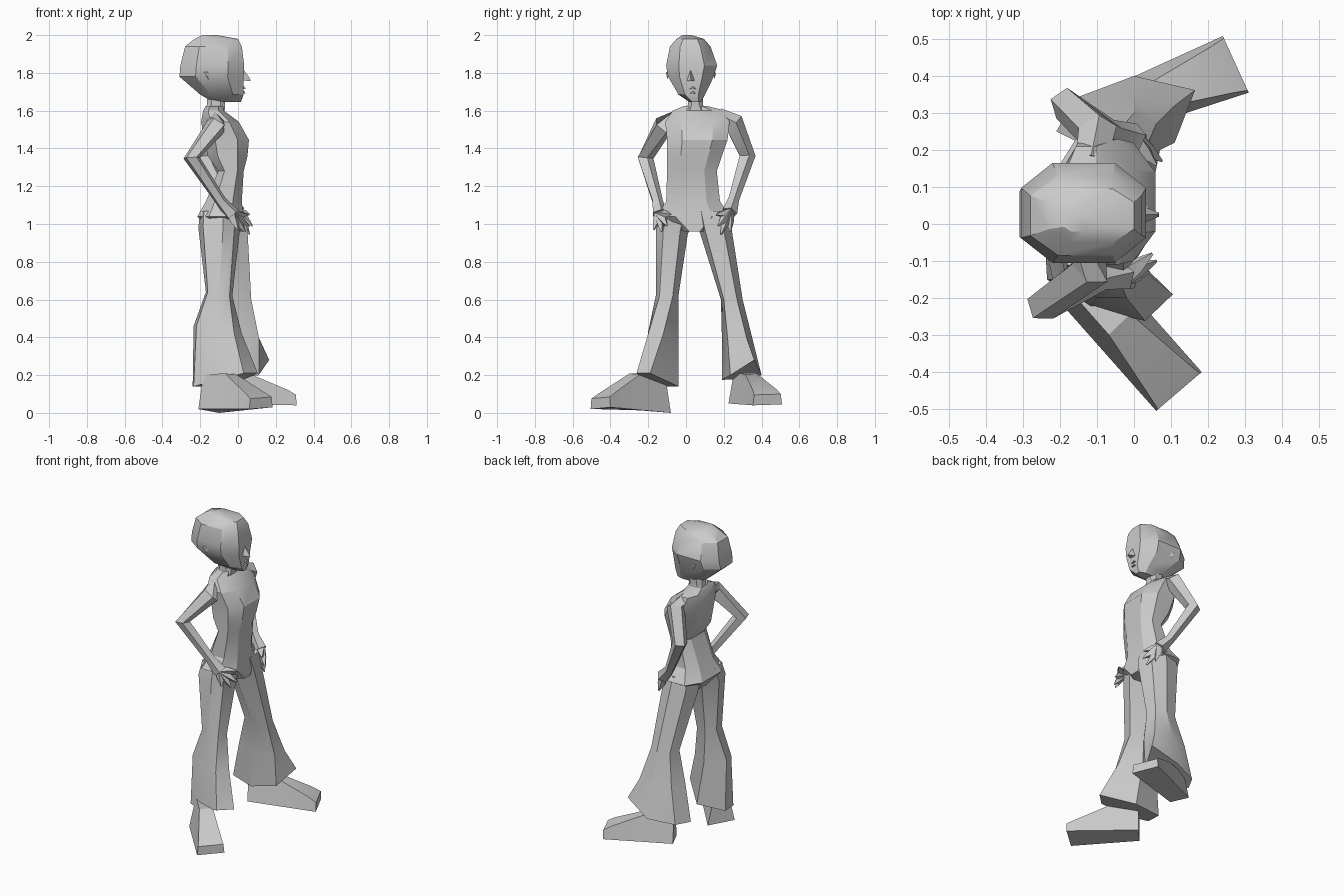
import bpy, bmesh, math
from mathutils import Vector

grey = bpy.data.materials.new("plain grey")
grey.diffuse_color = (0.6, 0.6, 0.6, 1)


def finish(name, bm):
    bmesh.ops.recalc_face_normals(bm, faces=bm.faces[:])
    me = bpy.data.meshes.new(name)
    bm.to_mesh(me)
    bm.free()
    me.materials.append(grey)
    ob = bpy.data.objects.new(name, me)
    bpy.context.collection.objects.link(ob)
    bpy.ops.object.select_all(action='DESELECT')
    ob.select_set(True)
    bpy.context.view_layer.objects.active = ob
    bpy.ops.object.shade_smooth_by_angle(angle=math.radians(28))
    return ob


def loft(name, rings):
    """Skin rings that have equal point counts and cap both ends."""
    bm = bmesh.new()
    vs = [[bm.verts.new(p) for p in r] for r in rings]
    n = len(vs[0])
    for a, b in zip(vs, vs[1:]):
        for i in range(n):
            j = (i + 1) % n
            bm.faces.new((a[i], a[j], b[j], b[i]))
    bm.faces.new(vs[0][::-1])
    bm.faces.new(vs[-1])
    return finish(name, bm)


def oct_ring(z, x0, x1, y0, y1, c=0.5):
    """Box outline with cut corners."""
    cx, cy, hx, hy = (x0 + x1) / 2, (y0 + y1) / 2, (x1 - x0) / 2, (y1 - y0) / 2
    shape = [(1, -c), (1, c), (c, 1), (-c, 1), (-1, c), (-1, -c), (-c, -1), (c, -1)]
    return [(cx + hx * u, cy + hy * v, z) for u, v in shape]


def tube(name, path, radii, sides=4):
    """Tapered faceted limb along a path."""
    pts = [Vector(p) for p in path]
    rings = []
    for i, (p, r) in enumerate(zip(pts, radii)):
        d = (pts[min(i + 1, len(pts) - 1)] - pts[max(i - 1, 0)]).normalized()
        u = d.cross(Vector((0.3, 0.9, 0.2))).normalized()
        w = d.cross(u)
        rings.append([p + r * (math.cos(t) * u + math.sin(t) * w)
                      for t in [math.tau * (k + 0.5) / sides for k in range(sides)]])
    return loft(name, rings)


# Torso with hips, waist, chest, hollow lower back and sloping shoulders
loft("torso", [oct_ring(*r) for r in [
    (0.96, -0.15, 0.035, -0.01, 0.10),
    (1.04, -0.215, 0.03, -0.155, 0.235),
    (1.12, -0.17, 0.02, -0.105, 0.18),
    (1.28, -0.105, 0.03, -0.10, 0.163),
    (1.36, -0.16, 0.05, -0.10, 0.19),
    (1.445, -0.18, 0.058, -0.10, 0.22),
    (1.54, -0.195, 0.005, -0.11, 0.23),
    (1.60, -0.185, -0.075, -0.07, 0.21),
    (1.625, -0.17, -0.08, -0.01, 0.11)]])
loft("neck", [oct_ring(*r) for r in [
    (1.60, -0.18, -0.07, -0.01, 0.11), (1.63, -0.165, -0.07, 0.01, 0.09),
    (1.70, -0.16, -0.06, 0.01, 0.09)]])

# Head
loft("head", [oct_ring(*r) for r in [
    (1.645, -0.13, 0.015, 0.02, 0.08),
    (1.685, -0.20, 0.03, -0.04, 0.10),
    (1.78, -0.31, 0.03, -0.095, 0.147),
    (1.84, -0.305, 0.033, -0.105, 0.165),
    (1.94, -0.28, 0.02, -0.085, 0.13),
    (1.98, -0.23, 0.0, -0.05, 0.095),
    (2.0, -0.19, -0.11, -0.02, 0.03)]])

# Face: nose, lips and ears
loft("nose", [[(0.02, 0.0, 1.76), (0.02, 0.05, 1.76), (0.02, 0.025, 1.83)],
              [(0.068, 0.02, 1.757), (0.068, 0.03, 1.757), (0.06, 0.025, 1.775)]])
for name, z in (("upper_lip", 1.715), ("lower_lip", 1.69)):
    loft(name, [[(0.01, 0.0, z), (0.01, 0.07, z), (0.01, 0.035, z + 0.022)],
                [(0.04, 0.025, z), (0.04, 0.045, z), (0.035, 0.035, z + 0.012)]])
for name, y, s in (("right_ear", -0.095, -1), ("left_ear", 0.147, 1)):
    loft(name, [[(-0.18, y, 1.81), (-0.145, y, 1.81), (-0.155, y, 1.765)],
                [(-0.18, y + s * 0.011, 1.80), (-0.165, y + s * 0.009, 1.80),
                 (-0.163, y + s * 0.007, 1.78)]])

# Arms: shoulder, elbow out behind, hand on the hip
arms = {
    "right": [(-0.12, -0.04, 1.56), (-0.115, -0.12, 1.52), (-0.245, -0.218, 1.35),
              (-0.09, -0.152, 1.12), (-0.03, -0.14, 1.05)],
    "left": [(-0.115, 0.17, 1.57), (-0.10, 0.248, 1.54), (-0.182, 0.322, 1.36),
             (-0.06, 0.252, 1.13), (0.0, 0.23, 1.06)]}
tips = {
    "right": [(0.06, -0.10, 0.99), (0.04, -0.13, 0.96), (0.0, -0.17, 0.97), (0.05, -0.08, 1.05)],
    "left": [(0.075, 0.17, 0.99), (0.06, 0.185, 0.945), (0.03, 0.235, 0.96), (0.06, 0.16, 1.05)]}
for side, path in arms.items():
    tube(side + "_arm", path, [0.045, 0.056, 0.046, 0.03, 0.042], 5)
    wrist = Vector(path[-1])
    for i, tip in enumerate(tips[side]):
        tube(f"{side}_finger_{i + 1}", [wrist, wrist.lerp(Vector(tip), 0.5), tip],
             [0.03, 0.022, 0.004], 4)

# Flared trouser legs, six points a ring: inner front, outer front, outer, outer back, inner back, inner
loft("right_trouser", [
    [(0.02, 0.0, 1.07), (0.0, -0.09, 1.07), (-0.08, -0.14, 1.07),
     (-0.18, -0.11, 1.07), (-0.20, -0.01, 1.07), (-0.12, 0.03, 0.98)],
    [(0.01, -0.03, 0.97), (-0.02, -0.12, 0.97), (-0.08, -0.16, 0.97),
     (-0.185, -0.14, 0.99), (-0.21, -0.04, 0.98), (-0.12, 0.01, 0.95)],
    [(-0.03, -0.07, 0.62), (-0.045, -0.14, 0.62), (-0.10, -0.16, 0.62),
     (-0.16, -0.14, 0.64), (-0.17, -0.07, 0.64), (-0.11, -0.04, 0.62)],
    [(0.02, -0.12, 0.42), (-0.02, -0.20, 0.42), (-0.10, -0.20, 0.43),
     (-0.22, -0.15, 0.46), (-0.235, -0.08, 0.46), (-0.10, -0.04, 0.42)],
    [(0.105, -0.19, 0.21), (0.03, -0.262, 0.21), (-0.12, -0.225, 0.17),
     (-0.235, -0.15, 0.14), (-0.24, -0.06, 0.14), (-0.05, -0.04, 0.14)]])
loft("left_trouser", [
    [(0.03, 0.08, 1.07), (0.02, 0.18, 1.07), (-0.06, 0.22, 1.07),
     (-0.15, 0.20, 1.07), (-0.18, 0.10, 1.07), (-0.09, 0.06, 0.98)],
    [(0.05, 0.10, 0.97), (0.03, 0.20, 0.97), (-0.05, 0.242, 0.97),
     (-0.15, 0.22, 0.99), (-0.18, 0.13, 0.98), (-0.08, 0.075, 0.95)],
    [(0.07, 0.20, 0.60), (0.06, 0.27, 0.60), (0.0, 0.30, 0.60),
     (-0.08, 0.28, 0.60), (-0.10, 0.21, 0.60), (-0.03, 0.185, 0.60)],
    [(0.11, 0.22, 0.40), (0.11, 0.32, 0.40), (0.0, 0.35, 0.40),
     (-0.12, 0.32, 0.40), (-0.15, 0.22, 0.40), (-0.03, 0.19, 0.40)],
    [(0.11, 0.235, 0.20), (0.165, 0.362, 0.28), (0.0, 0.40, 0.20),
     (-0.16, 0.34, 0.18), (-0.21, 0.25, 0.18), (-0.04, 0.19, 0.175)]])


# Shoes: wedge from toe (two corners) back to the ankle and heel
def shoe(name, base, toe_in, toe_out, heel_out, heel_in, top):
    ti, to, ho, hi = [Vector((*p, z)) for p, z in
                      zip((toe_in, toe_out, heel_out, heel_in), base)]
    up = Vector((0, 0, 1))

    def section(t, inset, h):
        a, b = ti.lerp(hi, t), to.lerp(ho, t)
        return [a, a.lerp(b, inset) + h * up, b.lerp(a, inset) + h * up, b]
    loft(name, [section(0, 0.04, 0.055), section(0.1, 0.08, 0.08),
                section(0.58, 0.25, top), section(1, 0.25, top)])


shoe("right_shoe", (0.03, 0.02, 0.02, 0.0), (0.183, -0.40), (0.06, -0.505),
     (-0.21, -0.20), (-0.10, -0.08), 0.19)
shoe("left_shoe", (0.04, 0.045, 0.05, 0.05), (0.31, 0.355), (0.24, 0.508),
     (-0.14, 0.335), (-0.09, 0.225), 0.16)
